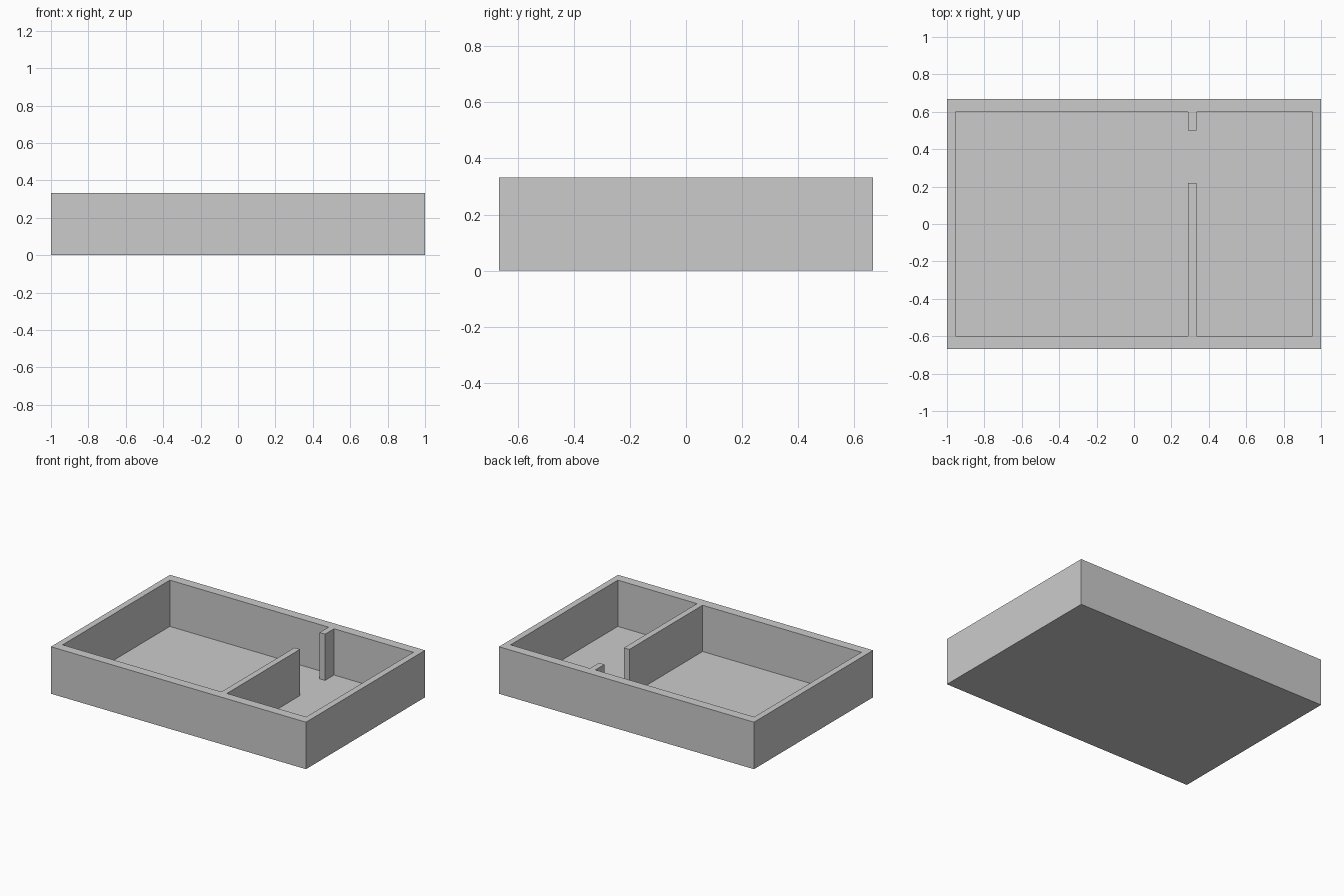
import bpy, bmesh

if "Cube" in bpy.data.objects:
    bpy.data.objects.remove(bpy.data.objects["Cube"])

X, Y, H = 1.0, 0.667, 0.333      # outer half sizes and total height
IX, IY = 0.955, 0.60             # inner wall faces
PX0, PX1 = 0.29, 0.333           # partition faces
DY0, DY1 = 0.22, 0.50            # doorway opening
FLOOR = 0.005


def prism(name, outline, z0, z1):
    """Extrude a flat outline from z0 to z1."""
    bm = bmesh.new()
    base = bm.faces.new([bm.verts.new((x, y, z0)) for x, y in outline])
    ext = bmesh.ops.extrude_face_region(bm, geom=[base])
    top = [v for v in ext["geom"] if isinstance(v, bmesh.types.BMVert)]
    bmesh.ops.translate(bm, verts=top, vec=(0, 0, z1 - z0))
    bmesh.ops.recalc_face_normals(bm, faces=bm.faces)
    mesh = bpy.data.meshes.new(name)
    bm.to_mesh(mesh)
    bm.free()
    obj = bpy.data.objects.new(name, mesh)
    bpy.context.collection.objects.link(obj)
    return obj


outer = [(-X, -Y), (X, -Y), (X, Y), (-X, Y)]
# Two rooms joined by the doorway, traced as one outline
rooms = [(-IX, -IY), (PX0, -IY), (PX0, DY0), (PX1, DY0), (PX1, -IY), (IX, -IY),
         (IX, IY), (PX1, IY), (PX1, DY1), (PX0, DY1), (PX0, IY), (-IX, IY)]

# Floor slab
prism("floor", outer, 0, FLOOR)

# Walls with the rooms cut through
walls = prism("walls", outer, FLOOR, H)
cutter = prism("room_cutter", rooms, -0.1, H + 0.1)
cutter.hide_render = True
cutter.hide_viewport = False
cutter.display_type = 'WIRE'
cut = walls.modifiers.new("rooms", 'BOOLEAN')
cut.operation = 'DIFFERENCE'
cut.solver = 'EXACT'
cut.object = cutter

# Bake the cut and drop the helper
bpy.context.view_layer.objects.active = walls
bpy.ops.object.modifier_apply(modifier=cut.name)
bpy.data.objects.remove(cutter)
